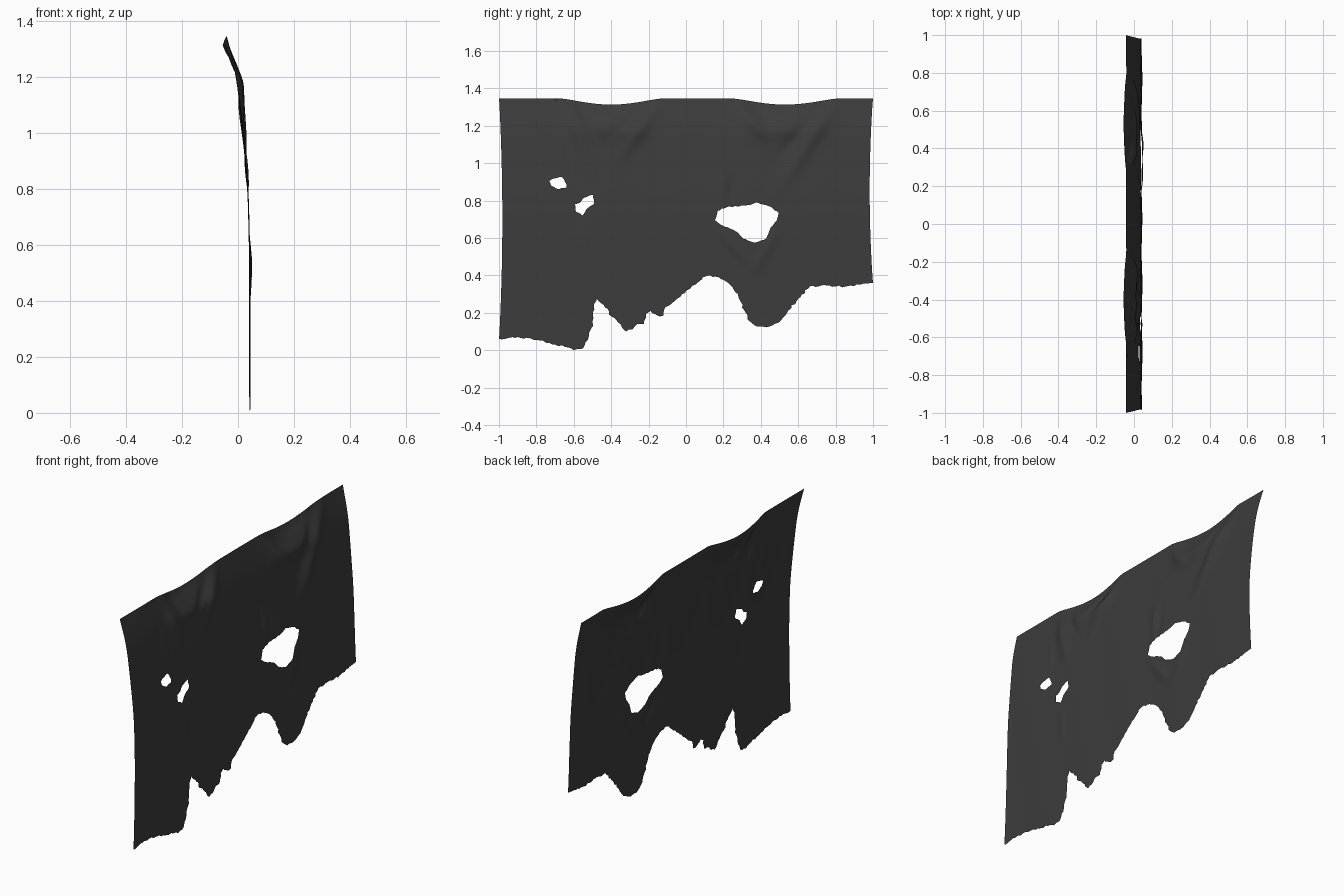
import bpy, bmesh, math, random
from mathutils import Vector, kdtree
from mathutils.geometry import delaunay_2d_cdt

if "Cube" in bpy.data.objects:
    bpy.data.objects.remove(bpy.data.objects["Cube"])

random.seed(4)
TOP = 1.35

# Torn lower edge as (y, z), left to right
hem = [(-1, .065), (-.9, .075), (-.8, .06), (-.7, .035), (-.63, .02), (-.6, .005), (-.55, .015),
       (-.52, .08), (-.5, .15), (-.495, .24), (-.48, .28), (-.44, .245), (-.4, .185), (-.36, .15),
       (-.32, .105), (-.29, .115), (-.26, .145), (-.225, .145), (-.215, .2), (-.19, .215),
       (-.14, .185), (-.12, .19), (-.11, .235), (-.07, .26), (-.03, .29), (0, .32), (.05, .355),
       (.09, .395), (.13, .405), (.2, .38), (.24, .35), (.28, .29), (.31, .22), (.34, .16),
       (.38, .13), (.44, .13), (.5, .155), (.54, .205), (.6, .28), (.66, .345), (.72, .35),
       (.85, .345), (.93, .355), (1, .365)]
# Ripped holes
holes = [
    [(-.74, .91), (-.7, .925), (-.67, .93), (-.645, .89), (-.645, .875), (-.69, .865), (-.73, .885)],
    [(-.6, .785), (-.57, .795), (-.55, .82), (-.5, .835), (-.495, .79), (-.53, .765), (-.56, .725),
     (-.595, .745)],
    [(.155, .7), (.17, .75), (.22, .77), (.33, .78), (.38, .795), (.46, .77), (.5, .74), (.49, .7),
     (.455, .66), (.43, .6), (.37, .58), (.31, .6), (.26, .645), (.2, .67)]]
# Pinch folds: y0, z0, y1, z1, width, depth
folds = [(-.15, 1.33, -.36, 1.02, .035, .014), (-.22, 1.33, -.42, 1.15, .025, -.010),
         (-.63, 1.33, -.52, .95, .035, .012), (-.57, 1.33, -.45, 1.1, .025, -.010),
         (.8, 1.33, .5, .85, .035, .014), (.72, 1.33, .48, 1.0, .03, -.010),
         (.27, 1.33, .44, 1.12, .03, .012), (.34, 1.33, .5, 1.2, .025, -.008),
         (-.68, 1.2, -.66, .95, .02, .006), (.2, 1.0, .2, .76, .02, .008),
         (.25, .95, .24, .78, .015, -.006), (.17, .66, .34, .46, .025, .008),
         (.5, .66, .36, .42, .025, .008), (-.55, .7, -.53, .45, .02, .006)]


def resample(loop, step, jitter, straight=()):
    """Split a closed loop into short steps with a frayed wobble."""
    out = []
    for i, a in enumerate(loop):
        a, b = Vector(a), Vector(loop[(i + 1) % len(loop)])
        n = max(1, round((b - a).length / step))
        j = 0 if i in straight else jitter
        out.append(a)
        for k in range(1, n):
            out.append(a.lerp(b, k / n) + Vector((random.uniform(-j, j), random.uniform(-j, j))))
    return out


def inside(p, loop):
    hit = False
    for i, a in enumerate(loop):
        b = loop[i - 1]
        if (a.y > p.y) != (b.y > p.y) and p.x < (b.x - a.x) * (p.y - a.y) / (b.y - a.y) + a.x:
            hit = not hit
    return hit


def ramp(t):
    t = min(1, max(0, t))
    return t * t * (3 - 2 * t)


def sag(y):
    """Slack in the top edge between the pinned stretches."""
    return sum(max(0, 1 - ((y - c) / w) ** 2) ** 1.5 for c, w in ((-.4, .27), (.53, .28)))


# Side-on drape of the cloth: z, x
drape = [(0, .042), (.4, .042), (.6, .041), (.8, .036), (1.0, .018), (1.2, -.004), (TOP, -.042)]


def lean(z):
    for (z0, x0), (z1, x1) in zip(drape, drape[1:]):
        if z <= z1:
            return x0 + (x1 - x0) * (z - z0) / (z1 - z0)
    return drape[-1][1]


def shape(p):
    y, z = p
    x = sum(lean(z + d) for d in (-.06, -.03, 0, .03, .06)) / 5 if z < 1.29 else lean(z)
    s, near_top = sag(y), ramp((z - 1.1) / .25)
    x += s * (.02 * math.exp(-((z - 1.2) / .07) ** 2) - .013 * ramp((z - 1.27) / .08))
    for y0, z0, y1, z1, w, d in folds:
        a, b = Vector((y0, z0)), Vector((y1, z1))
        t = (p - a).dot(b - a) / (b - a).length_squared
        if -.2 < t < 1.2:
            off = (p - a.lerp(b, t)).length / w
            x += d * math.exp(-off * off) * math.sin(math.pi * (t + .2) / 1.4) ** 2
    x += .002 * math.sin(17 * y + 3 * z) * ramp((TOP - z) / .3)
    low = .065 if y < 0 else .365
    pull = .018 * math.sin(math.pi * min(1, max(0, (z - low) / (TOP - low)))) ** .8
    return Vector((x, y * (1 - pull * abs(y)), z - .032 * s * near_top))


# Flat outline and holes, filled with an even grid and triangulated
n = len(hem)
outer = resample(hem + [(1, TOP), (-1, TOP)], .016, .005, (n - 1, n, n + 1))
loops = [outer] + [resample(h, .014, .003) for h in holes]
pts, edges = [], []
for loop in loops:
    s = len(pts)
    pts += loop
    edges += [(s + i, s + (i + 1) % len(loop)) for i in range(len(loop))]
tree = kdtree.KDTree(len(pts))
for i, p in enumerate(pts):
    tree.insert((p.x, p.y, 0), i)
tree.balance()


def in_cloth(p):
    return inside(p, loops[0]) and not any(inside(p, h) for h in loops[1:])


step = .016
for i in range(1, int(2 / step)):
    for k in range(1, int(TOP / step)):
        p = Vector((-1 + i * step, k * step))
        if tree.find((p.x, p.y, 0))[2] > .011 and in_cloth(p):
            pts.append(p)
verts, _, faces, *_ = delaunay_2d_cdt(pts, edges, [], 0, 1e-5)
faces = [f for f in faces if in_cloth(sum((verts[i] for i in f), Vector((0, 0))) / len(f))]

# Hang the cloth
coords = [shape(p) for p in verts]
base = min(c.z for c in coords)
mesh = bpy.data.meshes.new("torn_cloth")
mesh.from_pydata([c - Vector((0, 0, base)) for c in coords], [], faces)
bm = bmesh.new()
bm.from_mesh(mesh)
bmesh.ops.delete(bm, geom=[v for v in bm.verts if not v.link_faces], context='VERTS')
bm.to_mesh(mesh)
bm.free()
mesh.shade_smooth()
cloth = bpy.data.objects.new("torn_cloth", mesh)
bpy.context.collection.objects.link(cloth)

# Dark fabric
mat = bpy.data.materials.new("dark_fabric")
mat.diffuse_color = (.045, .045, .045, 1)
mat.use_nodes = True
mat.node_tree.nodes["Principled BSDF"].inputs["Base Color"].default_value = mat.diffuse_color
mesh.materials.append(mat)
